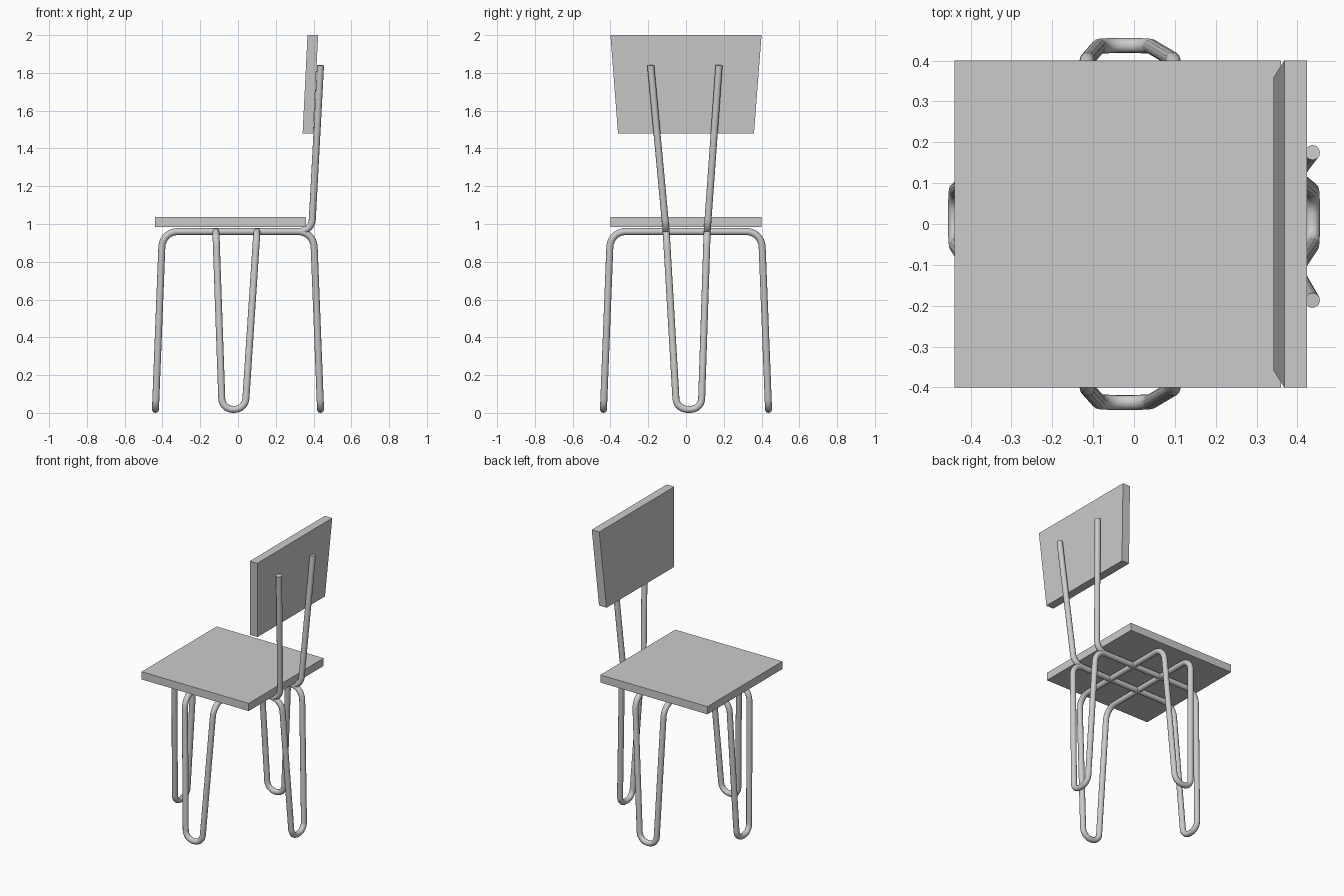
import bpy
import bmesh
from mathutils import Vector

if "Cube" in bpy.data.objects:
    bpy.data.objects.remove(bpy.data.objects["Cube"])

R = 0.0185      # tube radius
RUN_Z = 0.96    # height of the tubes under the seat


def slab(name, bottom, top):
    """Six-sided panel from two 4-point outlines."""
    bm = bmesh.new()
    lo = [bm.verts.new(p) for p in bottom]
    hi = [bm.verts.new(p) for p in top]
    bm.faces.new(lo[::-1])
    bm.faces.new(hi)
    for i in range(4):
        j = (i + 1) % 4
        bm.faces.new((lo[i], lo[j], hi[j], hi[i]))
    bmesh.ops.recalc_face_normals(bm, faces=bm.faces)
    me = bpy.data.meshes.new(name)
    bm.to_mesh(me)
    bm.free()
    ob = bpy.data.objects.new(name, me)
    bpy.context.collection.objects.link(ob)
    return ob


def rect(x0, x1, y, z):
    return [(x0, -y, z), (x1, -y, z), (x1, y, z), (x0, y, z)]


def bend(a, p, b, d, n=7):
    """Arc replacing corner p, starting and ending d away from it."""
    u, v = (a - p).normalized(), (b - p).normalized()
    mid = (u + v).normalized()
    c = p + mid * (d / mid.dot(u))
    s, e = p + u * d - c, p + v * d - c
    turn = s.rotation_difference(e)
    return [c + s.length * s.normalized().slerp(e.normalized(), i / n).normalized()
            for i in range(n + 1)] if turn.angle > 0.01 else [p]


def tube(name, corners, cuts, closed):
    """Round bar through the corners, each rounded by its cut length."""
    pts = [Vector(p) for p in corners]
    n, path = len(pts), []
    for i, p in enumerate(pts):
        if cuts[i]:
            path += bend(pts[i - 1], p, pts[(i + 1) % n], cuts[i])
        else:
            path.append(p)
    cu = bpy.data.curves.new(name, 'CURVE')
    cu.dimensions = '3D'
    cu.bevel_depth = R
    cu.bevel_resolution = 4
    cu.use_fill_caps = True
    sp = cu.splines.new('POLY')
    sp.points.add(len(path) - 1)
    for q, p in zip(sp.points, path):
        q.co = (*p, 1)
    sp.use_cyclic_u = closed
    ob = bpy.data.objects.new(name, cu)
    bpy.context.collection.objects.link(ob)
    bpy.ops.object.select_all(action='DESELECT')
    ob.select_set(True)
    bpy.context.view_layer.objects.active = ob
    bpy.ops.object.convert(target='MESH')
    bpy.ops.object.shade_smooth_by_angle(angle=0.8)


def leg_loop(name, a_top, a_low, b_low, b_top, along_x):
    """Closed wire: two runs under the seat joined by a hairpin leg at each end."""
    half = [(a_top, -0.4, RUN_Z), (a_low, -0.437, R),
            (b_low, -0.437, R), (b_top, -0.4, RUN_Z)]
    pts = half + [(s, -t, z) for s, t, z in reversed(half)]
    if along_x:
        pts = [(t, s, z) for s, t, z in pts]
    tube(name, pts, [0.08, 0.057, 0.057, 0.08] * 2, True)


# Seat and tilted, tapered backrest
slab("seat", rect(-0.44, 0.36, 0.4, 0.985), rect(-0.44, 0.36, 0.4, 1.037))
slab("backrest", rect(0.342, 0.398, 0.36, 1.48), rect(0.368, 0.424, 0.4, 2.0))

# Hairpin legs
leg_loop("front_and_back_legs", -0.117, -0.084, 0.038, 0.1, False)
leg_loop("side_legs", -0.105, -0.05, 0.081, 0.112, True)

# Backrest posts, rising from the runs under the seat
for name, y0, y1 in (("front_post", -0.105, -0.187), ("rear_post", 0.112, 0.175)):
    tube(name, [(0.2, y0, RUN_Z), (0.39, y0, RUN_Z), (0.437, y1, 1.84)],
         [0, 0.065, 0], False)
